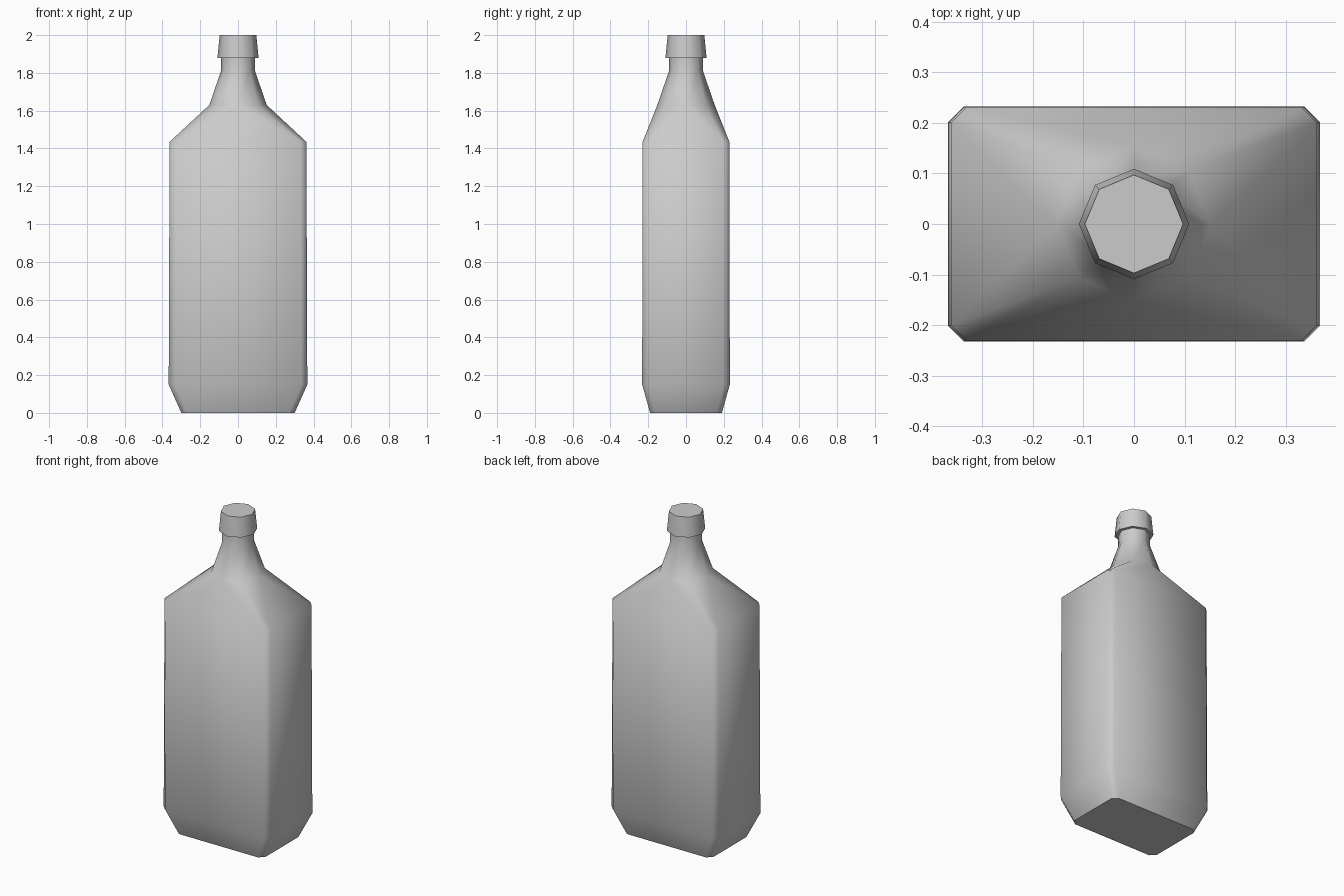
import bpy, bmesh, math

if "Cube" in bpy.data.objects:
    bpy.data.objects.remove(bpy.data.objects["Cube"])


def octagon(r, z):
    # corners lie on the x and y axes
    return [(r * math.cos(i * math.pi / 4), r * math.sin(i * math.pi / 4), z) for i in range(8)]


def chamfered_rect(a, b, c, z):
    quarter = [(a, b - c), (a - c, b)]
    pts = quarter + [(-x, y) for x, y in reversed(quarter)]
    pts += [(-x, -y) for x, y in pts]
    return [(x, y, z) for x, y in pts]


def bridge(bm, low, high):
    for i in range(8):
        j = (i + 1) % 8
        bm.faces.new((low[i], low[j], high[j], high[i]))


def add_ring(bm, pts):
    return [bm.verts.new(p) for p in pts]


def finish(bm, name):
    bmesh.ops.recalc_face_normals(bm, faces=bm.faces)
    mesh = bpy.data.meshes.new(name)
    bm.to_mesh(mesh)
    bm.free()
    obj = bpy.data.objects.new(name, mesh)
    bpy.context.collection.objects.link(obj)
    bpy.context.view_layer.objects.active = obj
    obj.select_set(True)
    bpy.ops.object.shade_smooth_by_angle(angle=math.radians(60))
    obj.select_set(False)


# Bottle: chamfered rectangular body, shoulders and round neck
bm = bmesh.new()
body = [add_ring(bm, chamfered_rect(*p)) for p in
        [(0.30, 0.19, 0.03, 0.0), (0.367, 0.232, 0.031, 0.15), (0.362, 0.23, 0.03, 1.435)]]
neck = [add_ring(bm, octagon(r, z)) for r, z in
        [(0.152, 1.63), (0.09, 1.81), (0.09, 1.89)]]
for rings in (body, neck):
    for low, high in zip(rings, rings[1:]):
        bridge(bm, low, high)
# Shoulder: triangles twist from the rectangle to the octagon
b, o = body[-1], neck[0]
for i in range(8):
    j = (i + 1) % 8
    bm.faces.new((b[i], b[j], o[j]))
    bm.faces.new((b[i], o[j], o[i]))
bm.faces.new(body[0])
bm.faces.new(neck[-1])
finish(bm, "bottle")

# Cap: tapered octagon
bm = bmesh.new()
low = add_ring(bm, octagon(0.109, 1.88))
high = add_ring(bm, octagon(0.097, 2.0))
bridge(bm, low, high)
bm.faces.new(low)
bm.faces.new(high)
finish(bm, "cap")
